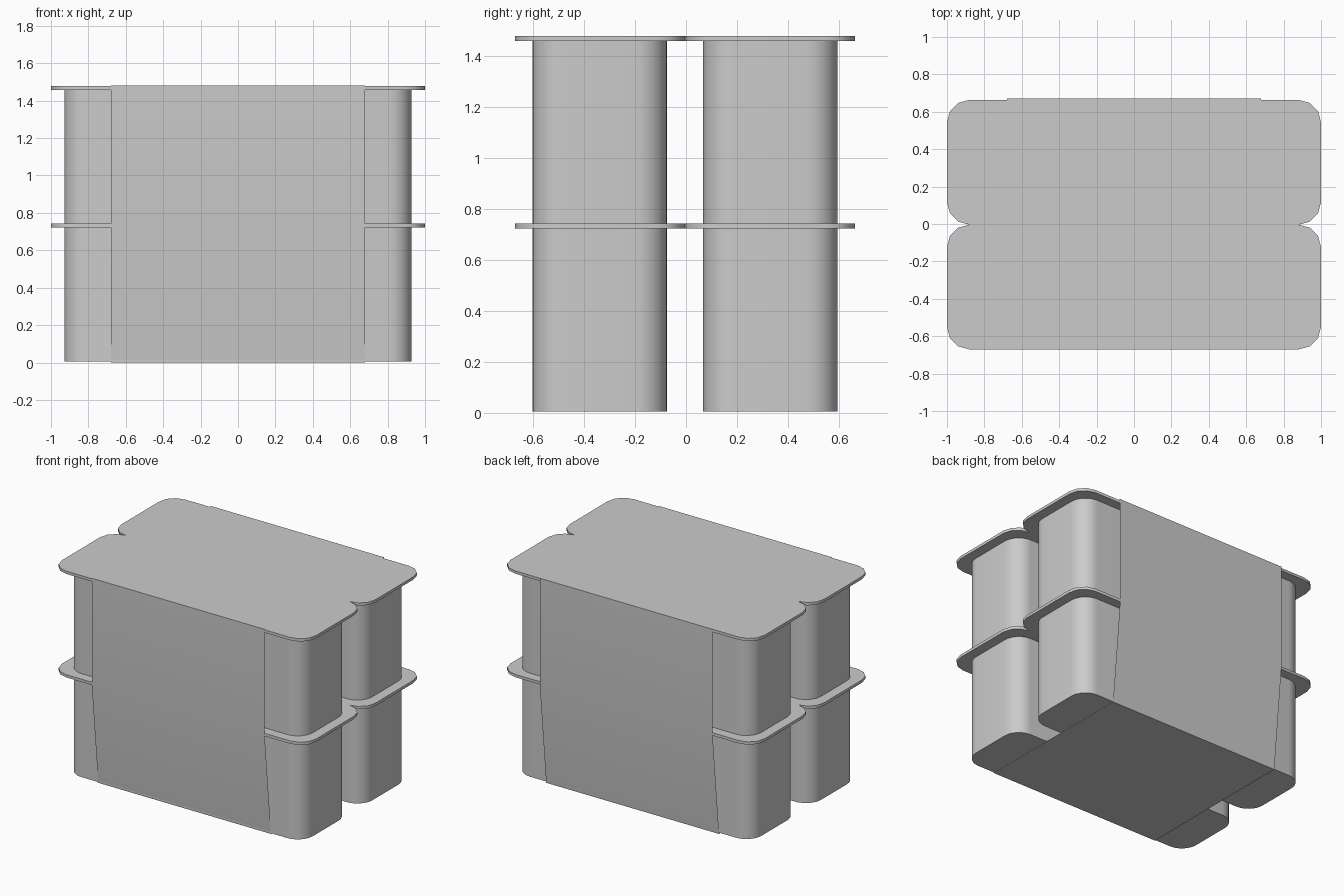
import bpy
import bmesh
import math

old = bpy.data.objects.get("Cube")
if old:
    bpy.data.objects.remove(old, do_unlink=True)

# One plain grey for every part
grey = bpy.data.materials.new("light grey")
grey.use_nodes = True
grey.diffuse_color = (0.6, 0.6, 0.6, 1)
grey.node_tree.nodes["Principled BSDF"].inputs["Base Color"].default_value = (0.6, 0.6, 0.6, 1)


def finish(bm, name):
    """Turn a bmesh into a smooth-shaded object with sharp edges kept."""
    bmesh.ops.recalc_face_normals(bm, faces=bm.faces)
    mesh = bpy.data.meshes.new(name)
    bm.to_mesh(mesh)
    bm.free()
    mesh.materials.append(grey)
    obj = bpy.data.objects.new(name, mesh)
    bpy.context.collection.objects.link(obj)
    bpy.ops.object.select_all(action="DESELECT")
    obj.select_set(True)
    bpy.context.view_layer.objects.active = obj
    bpy.ops.object.shade_smooth_by_angle(angle=math.radians(40))
    return obj


def rounded_block(name, half_x, y0, y1, z0, z1, radius, segments):
    """Upright box with rounded vertical edges."""
    bm = bmesh.new()
    bmesh.ops.create_cube(bm, size=1)
    for v in bm.verts:
        v.co.x *= 2 * half_x
        v.co.y = y1 if v.co.y > 0 else y0
        v.co.z = z1 if v.co.z > 0 else z0
    upright = [e for e in bm.edges if abs(e.verts[0].co.z - e.verts[1].co.z) > 1e-4]
    bmesh.ops.bevel(bm, geom=upright, offset=radius, offset_type="OFFSET",
                    segments=segments, profile=0.5, affect="EDGES")
    return finish(bm, name)


# Four lidded tubs: two side by side, stacked two high
MID = -0.0035
for row, sign in (("front", -1), ("back", 1)):
    for level, base in (("lower", 0.006), ("upper", 0.742)):
        rim = base + 0.716
        y0, y1 = sorted((MID + sign * 0.071, MID + sign * 0.598))
        rounded_block(f"{row}_{level}_tub", 0.928, y0, y1, base, rim, 0.12, 8)
        y0, y1 = sorted((MID, MID + sign * 0.667))
        rounded_block(f"{row}_{level}_lid", 1.0, y0, y1, rim, rim + 0.02, 0.12, 3)

# Thin card sleeve wrapped round all the tubs, tapering in below the middle lids
HALF = 0.68
profile = [(-0.6, 0), (-0.671, 0.72), (-0.671, 1.482),
           (0.671, 1.482), (0.671, 0.72), (0.6, 0)]
bm = bmesh.new()
left = [bm.verts.new((HALF, y, z)) for y, z in profile]
right = [bm.verts.new((-HALF, y, z)) for y, z in profile]
for i in range(len(profile)):
    j = (i + 1) % len(profile)
    bm.faces.new((left[i], left[j], right[j], right[i]))
finish(bm, "card_sleeve")
